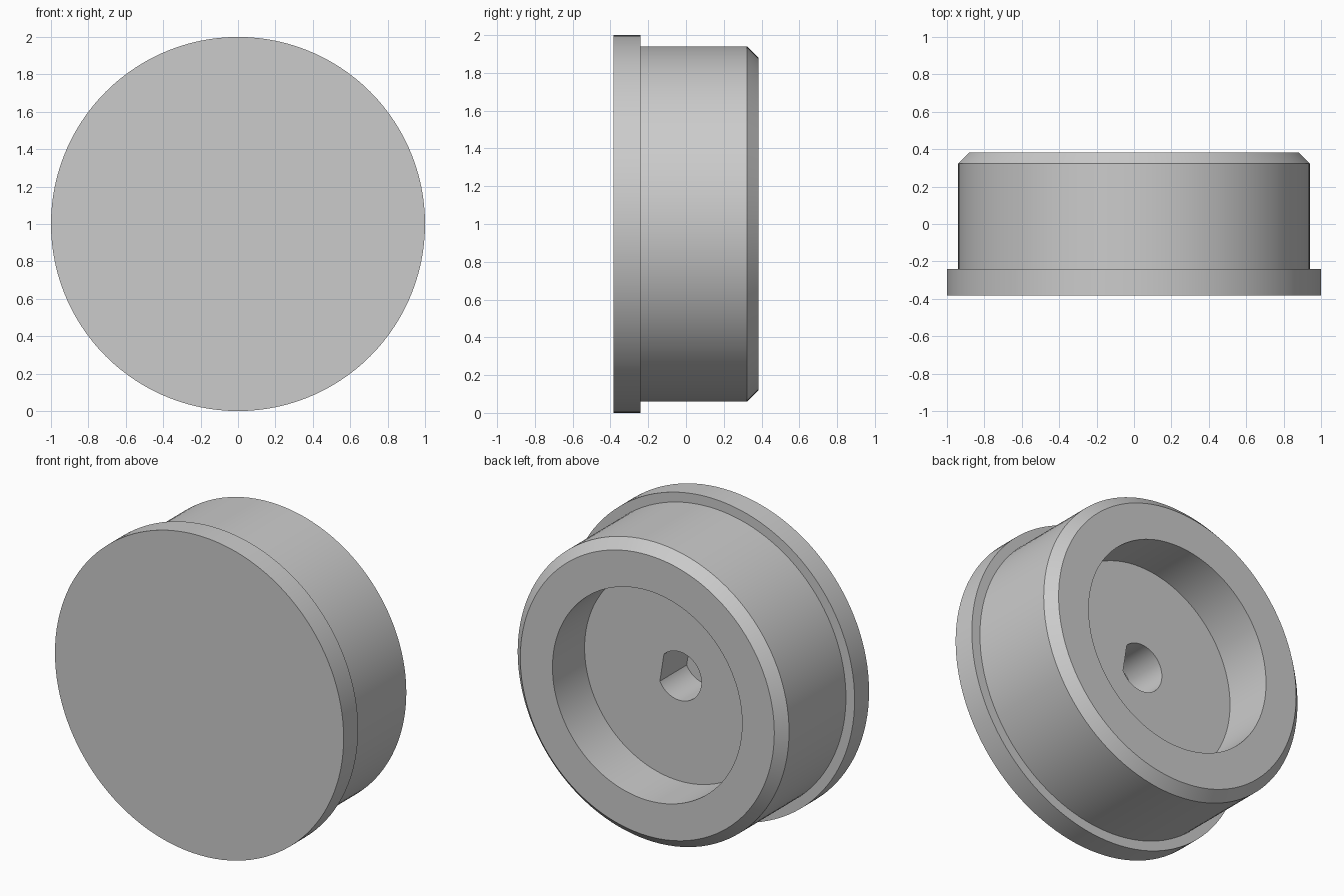
import bpy
import bmesh
from math import cos, sin, radians, tau

default = bpy.data.objects.get("Cube")
if default:
    bpy.data.objects.remove(default, do_unlink=True)

SEGMENTS = 120
CENTRE_Z = 1.0
FLAT_DIR = radians(9)      # direction the socket's flat faces
FLAT_HALF = radians(36)    # half angle covered by the flat

# Plain grey material
grey = bpy.data.materials.new("plain_grey")
grey.use_nodes = True
colour = (0.6, 0.6, 0.6, 1.0)
grey.diffuse_color = colour
grey.node_tree.nodes["Principled BSDF"].inputs["Base Color"].default_value = colour


def ring(bm, radius, y, flat=False):
    """Loop of vertices around the y axis, optionally with a D-shaped flat."""
    verts = []
    for i in range(SEGMENTS):
        a = tau * i / SEGMENTS
        r = radius
        if flat:
            facing = cos(a - FLAT_DIR)
            if facing > cos(FLAT_HALF):
                r = radius * cos(FLAT_HALF) / facing
        verts.append(bm.verts.new((r * cos(a), y, CENTRE_Z + r * sin(a))))
    return verts


def bridge(bm, a, b):
    for i in range(SEGMENTS):
        j = (i + 1) % SEGMENTS
        bm.faces.new((a[i], a[j], b[j], b[i]))


# Profile from the front face, over the outside, into the recess and socket
profile = [
    (1.00, -0.383, False),   # flange front
    (1.00, -0.24, False),    # flange back
    (0.94, -0.24, False),    # body start
    (0.94, 0.323, False),    # chamfer start
    (0.88, 0.383, False),    # back rim
    (0.657, 0.383, False),   # recess mouth
    (0.657, 0.065, False),   # recess floor
    (0.152, 0.065, True),    # D-shaped socket mouth
    (0.152, -0.20, True),    # socket bottom
]

bm = bmesh.new()
rings = [ring(bm, *p) for p in profile]
for first, second in zip(rings, rings[1:]):
    bridge(bm, first, second)
bm.faces.new(rings[0])
bm.faces.new(rings[-1])
bmesh.ops.recalc_face_normals(bm, faces=bm.faces)

mesh = bpy.data.meshes.new("flanged_cap")
bm.to_mesh(mesh)
bm.free()
mesh.materials.append(grey)
cap = bpy.data.objects.new("flanged_cap", mesh)
bpy.context.collection.objects.link(cap)

# Smooth round walls with crisp rims
bpy.ops.object.select_all(action="DESELECT")
cap.select_set(True)
bpy.context.view_layer.objects.active = cap
bpy.ops.object.shade_smooth_by_angle(angle=radians(25))
